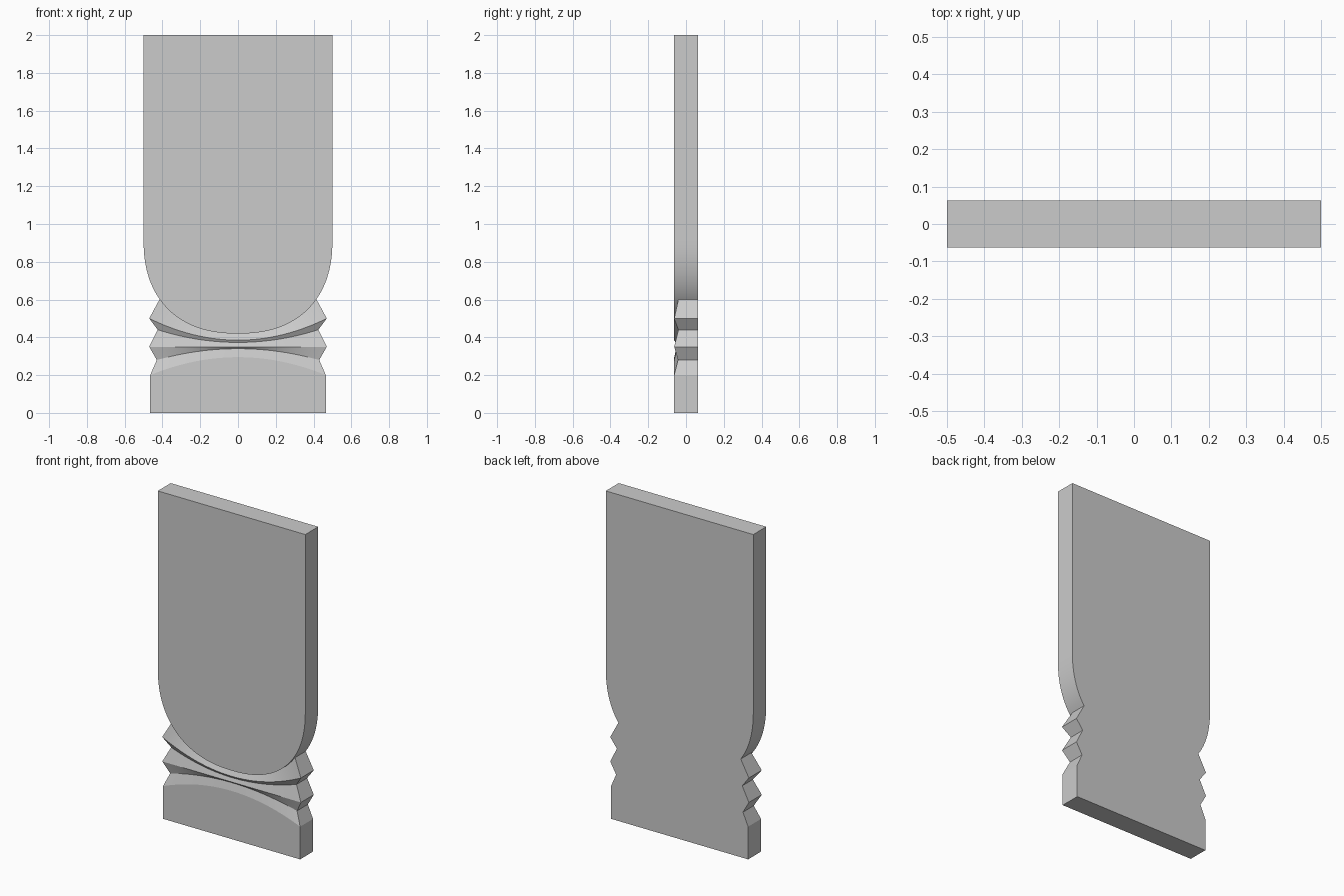
import bpy, bmesh

if "Cube" in bpy.data.objects:
    bpy.data.objects.remove(bpy.data.objects["Cube"])

N = 40           # columns across the carved base
M = 16           # steps up each rounded shoulder
FRONT, BACK = -0.0625, 0.0625
TOP, CURVE_Z, HALF, POWER = 2.0, 0.92, 0.5, 2.32

bm = bmesh.new()


def rounded_z(x):
    """Height of the rounded lower edge of the panel at x."""
    return CURVE_Z - 0.5 * max(0.0, 1 - (abs(x) / HALF) ** POWER) ** (1 / POWER)


def row(half, edge_z, mid_z, edge_y, mid_y):
    """One arched line running across the front of the base."""
    verts = []
    for i in range(N + 1):
        t = 2 * i / N - 1
        z = rounded_z(half * t) if mid_z is None else mid_z + (edge_z - mid_z) * t * t
        verts.append(bm.verts.new((half * t, mid_y + (edge_y - mid_y) * t * t, z)))
    return verts


# Ridges and grooves from the panel edge down to the floor
X0 = 0.415
rows = [row(*r) for r in (
    (X0, 0.60, None, FRONT, FRONT),
    (X0, 0.60, None, -0.040, -0.046),
    (0.470, 0.50, 0.385, FRONT, FRONT),
    (0.425, 0.44, 0.373, -0.040, -0.055),
    (0.470, 0.35, 0.350, FRONT, FRONT),
    (0.430, 0.28, 0.340, -0.042, -0.052),
    (0.465, 0.20, 0.295, FRONT, FRONT),
    (0.465, 0.00, 0.000, FRONT, FRONT))]
for a, b in zip(rows, rows[1:]):
    for i in range(N):
        bm.faces.new((a[i], b[i], b[i + 1], a[i + 1]))

# Outline of the upper panel: shoulder curve, straight side, top corner
shoulder = []
for k in range(1, M + 1):
    u = 1 - (1 - k / M) ** 2
    x = X0 + (HALF - X0) * u
    shoulder.append((x, rounded_z(x)))
shoulder.append((HALF, TOP))

fronts, backs = {}, {}
for s, end in ((-1, 0), (1, N)):
    upper_f = [bm.verts.new((s * x, FRONT, z)) for x, z in shoulder]
    upper_b = [bm.verts.new((s * x, BACK, z)) for x, z in shoulder]
    side_f = [r[end] for r in rows[1:]]
    side_b = [bm.verts.new((v.co.x, BACK, v.co.z)) for v in side_f]
    # Zigzag side walls of the base
    for i in range(len(side_f) - 1):
        bm.faces.new((side_f[i], side_f[i + 1], side_b[i + 1], side_b[i]))
    # Side walls of the panel
    bm.faces.new((side_f[0], side_b[0], upper_b[0], upper_f[0], rows[0][end]))
    for i in range(len(upper_f) - 1):
        bm.faces.new((upper_f[i], upper_b[i], upper_b[i + 1], upper_f[i + 1]))
    fronts[s] = upper_f
    backs[s] = side_b[::-1] + upper_b

# Panel face, back face, top and underside
bm.faces.new(rows[0] + fronts[1] + fronts[-1][::-1])
bm.faces.new(backs[1] + backs[-1][::-1])
bm.faces.new((fronts[-1][-1], fronts[1][-1], backs[1][-1], backs[-1][-1]))
bm.faces.new(rows[-1] + [backs[1][0], backs[-1][0]])

bmesh.ops.recalc_face_normals(bm, faces=bm.faces[:])
large = [f for f in bm.faces if len(f.verts) > 4]
bmesh.ops.triangulate(bm, faces=large)

mesh = bpy.data.meshes.new("carved_slab")
bm.to_mesh(mesh)
bm.free()
slab = bpy.data.objects.new("carved_slab", mesh)
bpy.context.collection.objects.link(slab)
bpy.context.view_layer.objects.active = slab
slab.select_set(True)
bpy.ops.object.shade_smooth_by_angle(angle=0.16)
